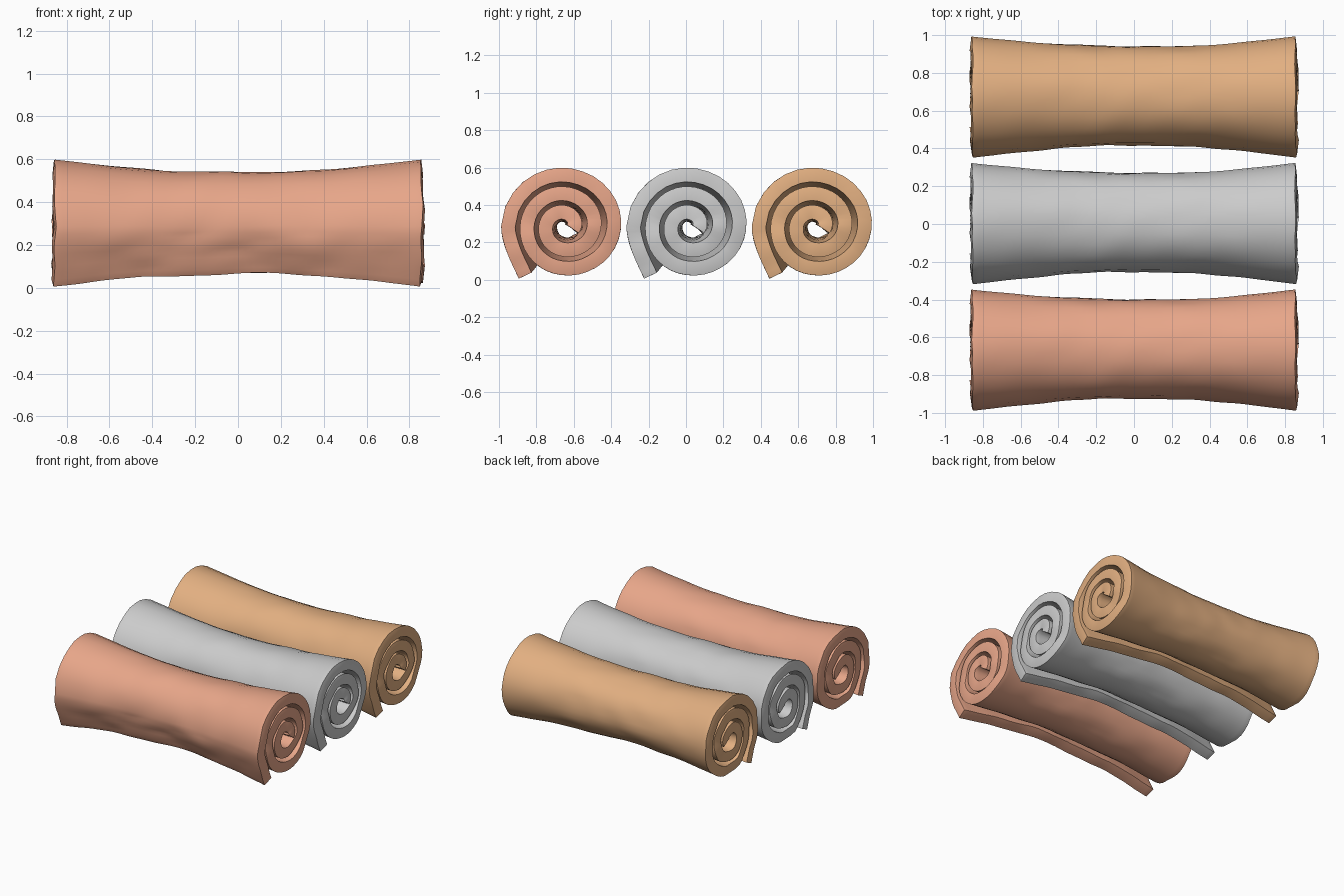
import bpy, bmesh, math
from mathutils import Vector, noise
from mathutils.geometry import interpolate_bezier

if "Cube" in bpy.data.objects:
    bpy.data.objects.remove(bpy.data.objects["Cube"])

HALF, NX, PITCH, THICK = 0.86, 48, 0.10, 0.076
CY, CZ = 0.02, 0.285

# Spiral section (y, z): loose tail first, then winding inwards
tail = interpolate_bezier(Vector((-0.19, 0.022)), Vector((-0.235, 0.12)),
                          Vector((-0.28, 0.20)), Vector((-0.28, CZ)), 10)
section = [(p.x, p.y) for p in tail[:-1]]
turns, steps = 2.55, 100
for i in range(steps + 1):
    t = turns * (i / steps) ** 0.85
    r = 0.30 - PITCH * t
    a = math.pi - 2 * math.pi * t
    y = r * math.cos(a)
    section.append((CY + y * (1.06 if y > 0 else 1), CZ + r * math.sin(a)))


def cloth_point(u, y, z):
    """Narrow the roll at mid length and add soft creases."""
    f = abs(u) ** 2
    d = Vector((y - CY, z - CZ - 0.015))
    n = d.normalized() if d.length > 1e-6 else Vector((0, 0))
    x = u * HALF
    wob = noise.noise((x * 3, n.x * 1.6, n.y * 1.6 + 5))
    wob += 0.5 * noise.noise((x * 6, n.x * 4, n.y * 4 + 9))
    s = 0.79 + 0.21 * f + wob * (0.035 * (1 - f) + 0.008)
    edge = 0.012 * noise.noise((u * 2, y * 9, z * 9)) * abs(u) ** 6
    return x + edge, CY + d.x * s, CZ + 0.015 + d.y * s


# Rolled sheet, shared by all three towels
bm = bmesh.new()
rows = [[bm.verts.new(cloth_point(2 * i / NX - 1, y, z)) for y, z in section]
        for i in range(NX + 1)]
for a, b in zip(rows, rows[1:]):
    for j in range(len(section) - 1):
        bm.faces.new((a[j], a[j + 1], b[j + 1], b[j]))
bmesh.ops.recalc_face_normals(bm, faces=bm.faces)
for f in bm.faces:
    f.smooth = True
base = bpy.data.meshes.new("rolled_towel")
bm.to_mesh(base)
bm.free()


def towel(name, y, color):
    me = base.copy()
    ob = bpy.data.objects.new(name, me)
    bpy.context.collection.objects.link(ob)
    ob.location.y = y
    if color:
        mat = bpy.data.materials.new(name + "_cloth")
        mat.diffuse_color = color
        mat.use_nodes = True
        mat.node_tree.nodes["Principled BSDF"].inputs["Base Color"].default_value = mat.diffuse_color
        me.materials.append(mat)
    # Cloth thickness and rounded hems
    sol = ob.modifiers.new("thickness", 'SOLIDIFY')
    sol.thickness = THICK
    sol.offset = 0
    bev = ob.modifiers.new("hem", 'BEVEL')
    bev.width = 0.014
    bev.segments = 3
    bev.limit_method = 'ANGLE'
    bev.angle_limit = math.radians(50)


towel("salmon_towel", -0.67, (0.80, 0.38, 0.25, 1))
towel("grey_towel", 0.0, None)
towel("tan_towel", 0.67, (0.76, 0.43, 0.22, 1))
